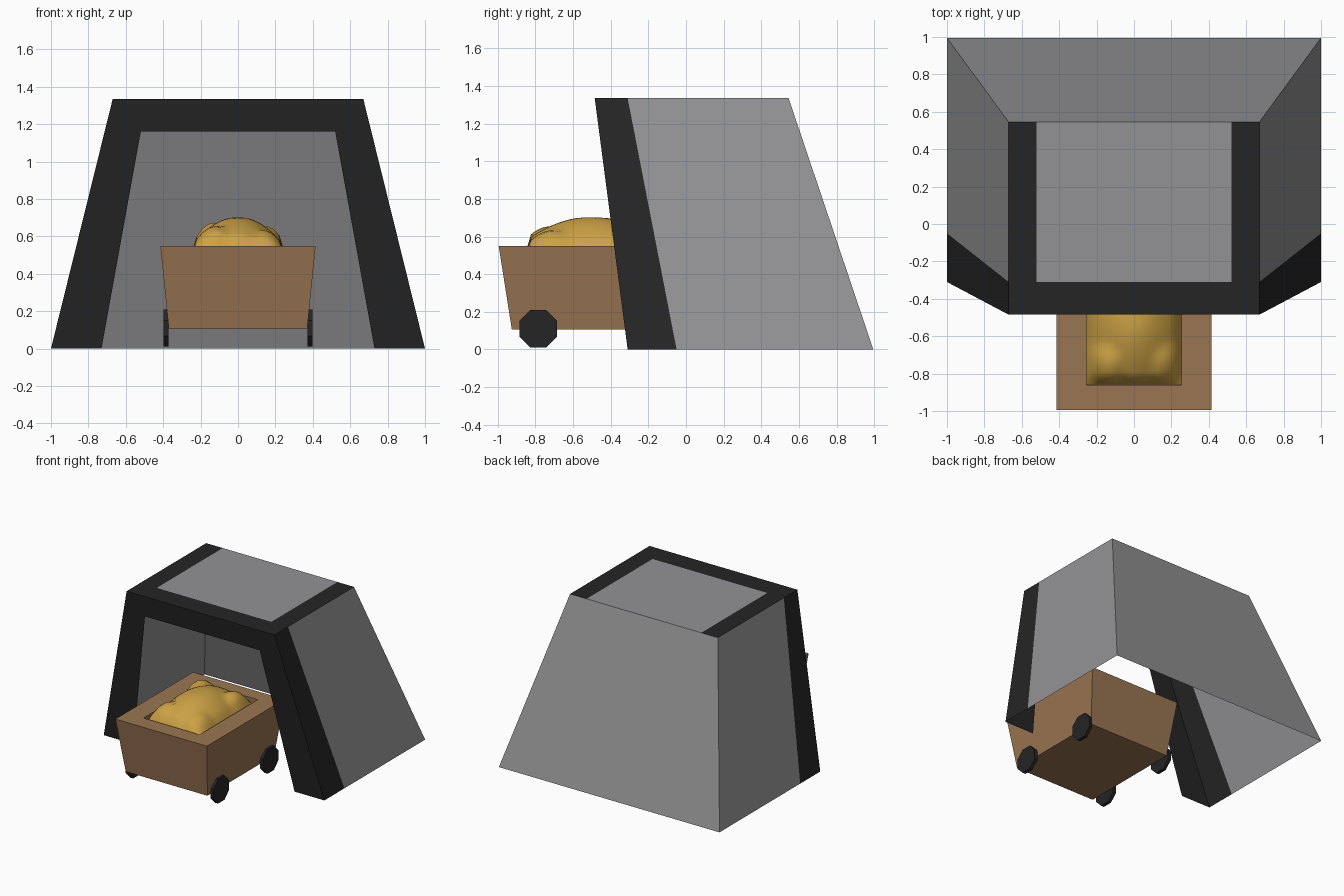
import bpy, bmesh, math
from mathutils import Matrix

if "Cube" in bpy.data.objects:
    bpy.data.objects.remove(bpy.data.objects["Cube"])


def material(name, rgb):
    m = bpy.data.materials.new(name)
    m.diffuse_color = (*rgb, 1)
    m.use_nodes = True
    m.node_tree.nodes["Principled BSDF"].inputs["Base Color"].default_value = m.diffuse_color
    return m


GREY = material("grey panel", (0.29, 0.29, 0.30))
DARK = material("near black trim", (0.018, 0.018, 0.018))
BROWN = material("brown wood", (0.32, 0.18, 0.085))
GOLD = material("gold", (0.60, 0.36, 0.06))


def finish(name, bm, mat, smooth=False):
    me = bpy.data.meshes.new(name)
    bm.to_mesh(me)
    bm.free()
    me.materials.append(mat)
    for p in me.polygons:
        p.use_smooth = smooth
    ob = bpy.data.objects.new(name, me)
    bpy.context.collection.objects.link(ob)
    return ob


def sheet(name, mat, centre_faces, side_faces):
    """Thin panels; side_faces are given for +x and mirrored."""
    bm = bmesh.new()
    faces = list(centre_faces)
    for f in side_faces:
        faces.append(f)
        faces.append([(-x, y, z) for x, y, z in reversed(f)])
    for f in faces:
        bm.faces.new([bm.verts.new(c) for c in f])
    bmesh.ops.remove_doubles(bm, verts=bm.verts, dist=0.0005)
    return finish(name, bm, mat)


# Shelter: key corners, open underneath and at the front
H, LINTEL = 1.335, 1.16
YF = -0.31                       # front edge on the ground
YT = -0.485                      # front edge at the roof
YS, YB, YR = -0.05, 0.995, 0.545 # trim edge, back on ground, back at roof
XB, XT, XI, XO = 1.0, 0.67, 0.52, 0.73
yl = YF + (YT - YF) * LINTEL / H

# Grey side walls, back wall and roof panel
sheet("shelter_walls", GREY,
      [[(XB, YB, 0), (-XB, YB, 0), (-XT, YR, H), (XT, YR, H)],
       [(-XI, YF, H), (XI, YF, H), (XI, YR, H), (-XI, YR, H)]],
      [[(XB, YS, 0), (XB, YB, 0), (XT, YR, H), (XT, YF, H)]])

# Dark entrance arch, side trim and roof edge trim
sheet("shelter_trim", DARK,
      [[(-XI, yl, LINTEL), (XI, yl, LINTEL), (XT, YT, H), (-XT, YT, H)],
       [(-XT, YT, H), (XT, YT, H), (XT, YF, H), (-XT, YF, H)]],
      [[(XO, YF, 0), (XB, YF, 0), (XT, YT, H), (XI, yl, LINTEL)],
       [(XB, YF, 0), (XB, YS, 0), (XT, YF, H), (XT, YT, H)],
       [(XI, YF, H), (XT, YF, H), (XT, YR, H), (XI, YR, H)]])

# Cart body: tapered tub with a recessed opening
bm = bmesh.new()
rings = []
for hx, y0, y1, z in ((0.37, -0.925, -0.06, 0.105), (0.415, -0.995, 0.01, 0.55),
                      (0.255, -0.86, -0.11, 0.55), (0.255, -0.86, -0.11, 0.42)):
    rings.append([bm.verts.new(c) for c in
                  ((-hx, y0, z), (hx, y0, z), (hx, y1, z), (-hx, y1, z))])
for a, b in zip(rings, rings[1:]):
    for i in range(4):
        j = (i + 1) % 4
        bm.faces.new((a[i], a[j], b[j], b[i]))
bm.faces.new(rings[0][::-1])
bm.faces.new(rings[-1])
finish("cart_body", bm, BROWN)

# Octagonal wheels
for side, sx in (("left", -1), ("right", 1)):
    for end, y in (("front", -0.785), ("rear", -0.145)):
        bm = bmesh.new()
        bmesh.ops.create_cone(bm, cap_ends=True, segments=8, radius1=0.108,
                              radius2=0.108, depth=0.027)
        bmesh.ops.rotate(bm, verts=bm.verts, matrix=Matrix.Rotation(math.pi / 8, 3, 'Z'))
        bmesh.ops.rotate(bm, verts=bm.verts, matrix=Matrix.Rotation(math.pi / 2, 3, 'Y'))
        bmesh.ops.translate(bm, verts=bm.verts, vec=(sx * 0.385, y, 0.11))
        finish(f"{end}_{side}_wheel", bm, DARK)

# Heap of gold: one broad mound with smaller lumps around it
LUMPS = ((0.0, -0.50, 0.27, 0.42, 0.18), (-0.12, -0.72, 0.14, 0.18, 0.13),
         (0.13, -0.70, 0.13, 0.18, 0.11), (0.15, -0.30, 0.12, 0.18, 0.13),
         (-0.13, -0.30, 0.13, 0.18, 0.15))


def heap(x, y):
    h = 0.0
    for cx, cy, rx, ry, top in LUMPS:
        d = math.hypot((x - cx) / rx, (y - cy) / ry)
        h = max(h, top * (1 - min(d, 1) ** 2))
    return min(0.70, 0.525 + h)


bm = bmesh.new()
bmesh.ops.create_grid(bm, x_segments=16, y_segments=22, size=1)
for v in bm.verts:
    x, y = v.co.x * 0.253, -0.485 + v.co.y * 0.372
    edge = max(abs(v.co.x), abs(v.co.y)) > 0.999
    v.co = (x, y, 0.50 if edge else heap(x, y))
finish("gold_heap", bm, GOLD, smooth=True)
